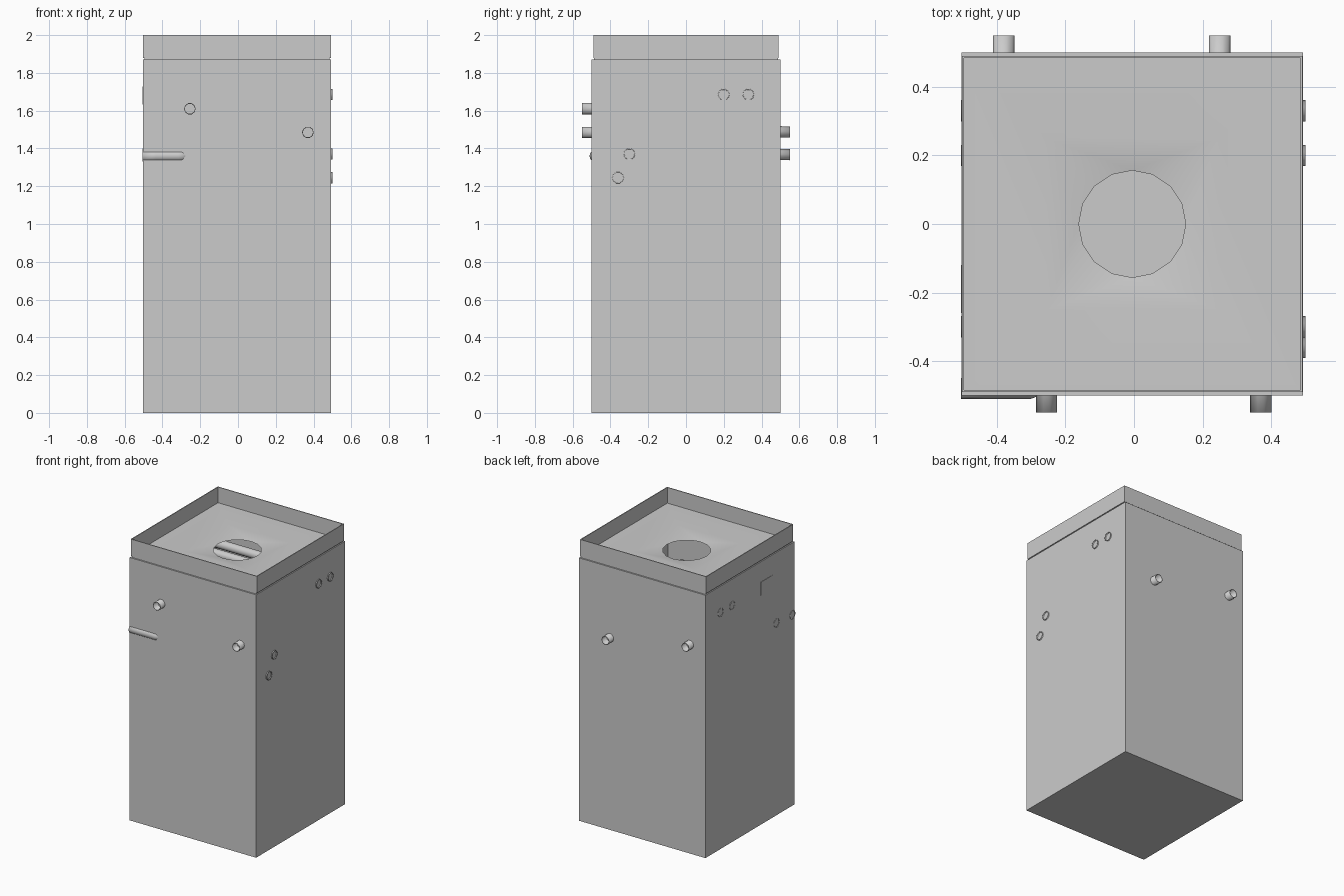
import bpy, bmesh, math
from mathutils import Vector

if "Cube" in bpy.data.objects:
    bpy.data.objects.remove(bpy.data.objects["Cube"])

CX = -0.005            # body centre in x (pipe stubs stick out on the right)
FLOOR, HOLE = 1.888, 1.868


def finish(name, bm):
    bmesh.ops.recalc_face_normals(bm, faces=bm.faces)
    mesh = bpy.data.meshes.new(name)
    bm.to_mesh(mesh)
    bm.free()
    ob = bpy.data.objects.new(name, mesh)
    bpy.context.collection.objects.link(ob)
    return ob


def rect(bm, hx, hy, z):
    return [bm.verts.new((CX + sx * hx, sy * hy, z))
            for sx, sy in ((1, 1), (-1, 1), (-1, -1), (1, -1))]


def bridge(bm, a, b):
    n = len(a)
    for i in range(n):
        bm.faces.new((a[i], a[(i + 1) % n], b[(i + 1) % n], b[i]))


def wall_shell(name, hx, hy, z0, z1, t, bottom=False):
    """Four walls of thickness t, with an optional closed bottom."""
    bm = bmesh.new()
    ob, ot = rect(bm, hx, hy, z0), rect(bm, hx, hy, z1)
    it = rect(bm, hx - t, hy - t, z1)
    ib = rect(bm, hx - t, hy - t, z0 + (t if bottom else 0))
    bridge(bm, ob, ot)
    bridge(bm, ot, it)
    bridge(bm, it, ib)
    if bottom:
        bm.faces.new(ob)
        bm.faces.new(ib)
    else:
        bridge(bm, ib, ob)
    return finish(name, bm)


def pipe(name, points, r=0.031):
    """Hollow tube along a smooth path."""
    cu = bpy.data.curves.new(name, 'CURVE')
    cu.dimensions = '3D'
    cu.bevel_depth = r
    cu.bevel_resolution = 3
    cu.resolution_u = 4
    sp = cu.splines.new('NURBS')
    sp.points.add(len(points) - 1)
    for p, co in zip(sp.points, points):
        p.co = (*co, 1)
    sp.order_u = 3
    sp.use_endpoint_u = True
    ob = bpy.data.objects.new(name, cu)
    bpy.context.collection.objects.link(ob)
    mod = ob.modifiers.new("wall", 'SOLIDIFY')
    mod.thickness = 0.004
    mod.offset = 0 if r < 0.02 else -1


def s_bend(name, start, end, axis, t_side, t_down):
    """Pipe along one axis: steps sideways near t_side, then down near t_down."""
    start, end = Vector(start), Vector(end)
    side = 1 - axis
    pts = []
    for t, s, d in ((0, 0, 0), (t_side - .03, 0, 0), (t_side, 0, 0),
                    (t_side + .12, 1, 0), (t_down, 1, 0),
                    (t_down + .12, 1, 1), (1, 1, 1)):
        p = start.copy()
        p[axis] += (end[axis] - start[axis]) * t
        p[side] += (end[side] - start[side]) * s
        p.z += (end.z - start.z) * d
        pts.append(p)
    pipe(name, pts)


# Body, slightly inset collar groove, raised rim
wall_shell("body_shell", 0.498, 0.5, 0.0, 1.872, 0.01, bottom=True)
wall_shell("seam_collar", 0.49, 0.488, 1.86, 1.882, 0.006)
wall_shell("top_rim", 0.497, 0.49, 1.88, 2.0, 0.006)

# Top plate with a soft dip from a square to a 16-sided hole
bm = bmesh.new()
outer, inner = rect(bm, 0.493, 0.486, FLOOR), rect(bm, 0.25, 0.25, FLOOR)
bridge(bm, outer, inner)
N, R = 16, 0.156
ring = [bm.verts.new((CX + R * math.cos(2 * math.pi * i / N),
                      R * math.sin(2 * math.pi * i / N), HOLE)) for i in range(N)]
for q in range(4):
    for i in range(4):
        bm.faces.new((inner[q], ring[4 * q + i], ring[(4 * q + i + 1) % N]))
    bm.faces.new((inner[q], ring[(4 * q + 4) % N], inner[(q + 1) % 4]))
plate = finish("top_plate", bm)
for f in plate.data.polygons:
    f.use_smooth = True

# Straight pipes running through from left to right
for i, (y, z) in enumerate(((0.33, 1.685), (0.20, 1.685), (-0.30, 1.37))):
    pipe(f"cross_pipe_{i + 1}", [(-0.505, y, z), (0, y, z), (0.5, y, z)])

# Bent side pipe that shows on the front face
s_bend("bent_side_pipe", (-0.505, -0.48, 1.36), (0.5, -0.36, 1.245), 0, 0.21, 0.65)

# Bent pipes running from front to back
s_bend("front_back_pipe_1", (-0.255, -0.55, 1.61), (-0.38, 0.55, 1.487), 1, 0.3, 0.6)
s_bend("front_back_pipe_2", (0.37, -0.55, 1.485), (0.25, 0.55, 1.367), 1, 0.3, 0.6)

# Small flush panel on the left face
bm = bmesh.new()
bmesh.ops.create_cube(bm, size=1)
bmesh.ops.scale(bm, vec=(0.006, 0.14, 0.095), verts=bm.verts)
bmesh.ops.translate(bm, vec=(-0.502, -0.19, 1.68), verts=bm.verts)
finish("left_panel", bm)
